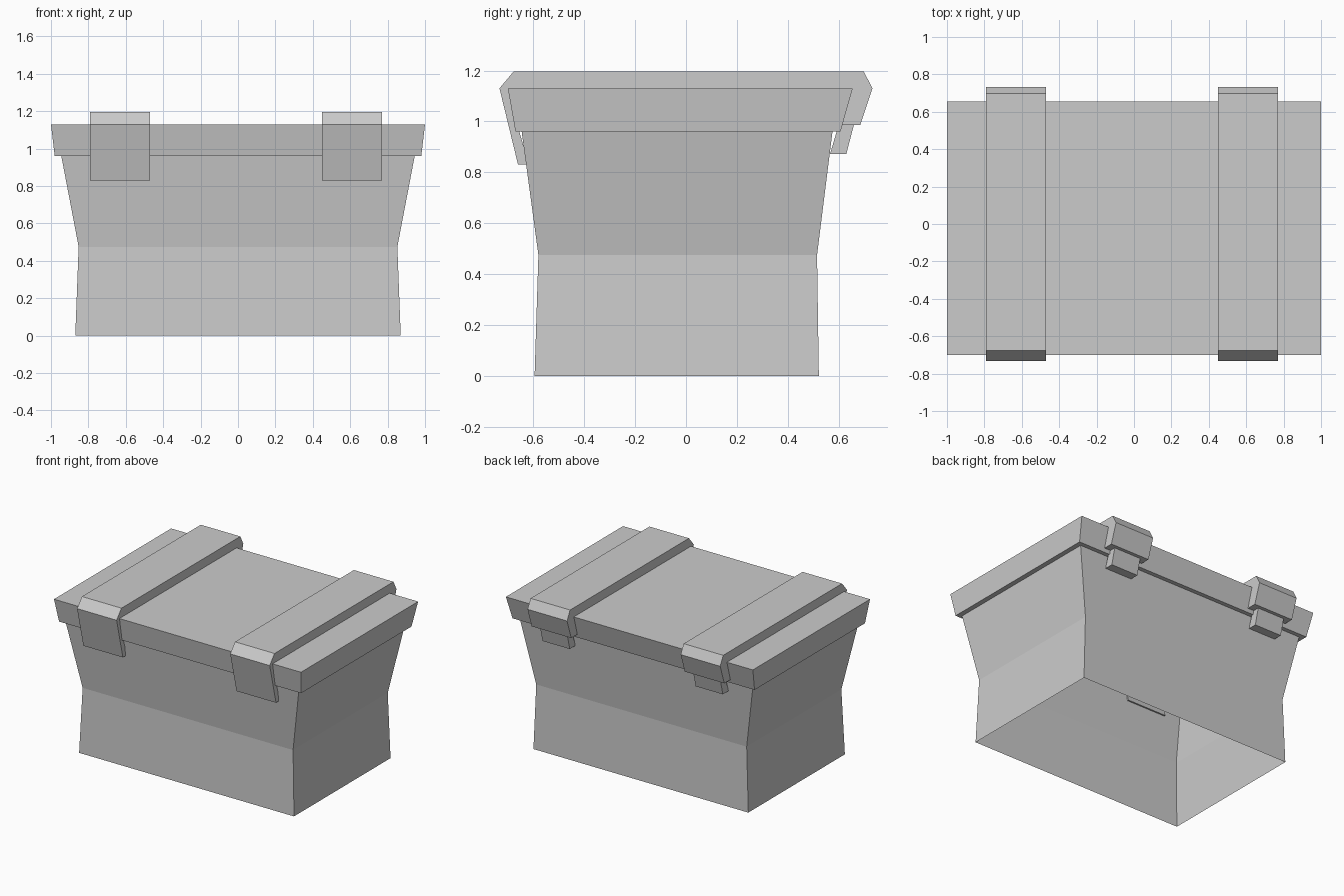
import bpy
import bmesh

cube = bpy.data.objects.get("Cube")
if cube:
    bpy.data.objects.remove(cube, do_unlink=True)

# One plain grey for the whole chest
grey = bpy.data.materials.new("plain_grey")
grey.use_nodes = True
colour = (0.6, 0.6, 0.6, 1.0)
grey.diffuse_color = colour
grey.node_tree.nodes["Principled BSDF"].inputs["Base Color"].default_value = colour


def finish(name, bm):
    mesh = bpy.data.meshes.new(name)
    bm.to_mesh(mesh)
    bm.free()
    mesh.materials.append(grey)
    obj = bpy.data.objects.new(name, mesh)
    bpy.context.collection.objects.link(obj)
    return obj


def loft(name, levels, capped):
    """Stack rectangles given as (z, half width, front y, back y)."""
    bm = bmesh.new()
    rings = []
    for z, w, front, back in levels:
        corners = ((-w, front), (w, front), (w, back), (-w, back))
        rings.append([bm.verts.new((x, y, z)) for x, y in corners])
    for low, high in zip(rings, rings[1:]):
        for i in range(4):
            j = (i + 1) % 4
            bm.faces.new((low[i], low[j], high[j], high[i]))
    if capped:
        bm.faces.new(rings[0][::-1])
        bm.faces.new(rings[-1])
    return finish(name, bm)


def extrude_profile(name, profile, x0, x1):
    """Extrude a (y, z) outline across x."""
    bm = bmesh.new()
    face = bm.faces.new([bm.verts.new((x0, y, z)) for y, z in profile])
    out = bmesh.ops.extrude_face_region(bm, geom=[face])
    moved = [v for v in out["geom"] if isinstance(v, bmesh.types.BMVert)]
    bmesh.ops.translate(bm, verts=moved, vec=(x1 - x0, 0, 0))
    bmesh.ops.recalc_face_normals(bm, faces=bm.faces)
    return finish(name, bm)


# Thin-walled body, open underneath, and a solid lid
loft("chest_body", [(0, 0.87, -0.595, 0.522),
                    (0.475, 0.852, -0.58, 0.515),
                    (0.962, 0.945, -0.646, 0.576)], False)
loft("chest_lid", [(0.96, 0.98, -0.67, 0.607),
                   (1.13, 1.0, -0.70, 0.655)], True)

# Straps wrap over the lid, with a long front tongue and a short back end
strap_outline = [(-0.66, 0.83), (-0.733, 1.13), (-0.677, 1.197),
                 (0.698, 1.197), (0.733, 1.13), (0.685, 0.987),
                 (0.60, 0.987), (0.62, 1.09), (-0.68, 1.09),
                 (-0.655, 0.96), (-0.617, 0.83)]
# Hinge blocks tucked under the back ends
hinge_outline = [(0.662, 0.995), (0.63, 0.872), (0.566, 0.872),
                 (0.592, 0.96), (0.60, 0.995)]

for side, centre in (("right", -0.63), ("left", 0.61)):
    extrude_profile(side + "_strap", strap_outline, centre - 0.16, centre + 0.16)
    extrude_profile(side + "_hinge", hinge_outline, centre - 0.11, centre + 0.11)
